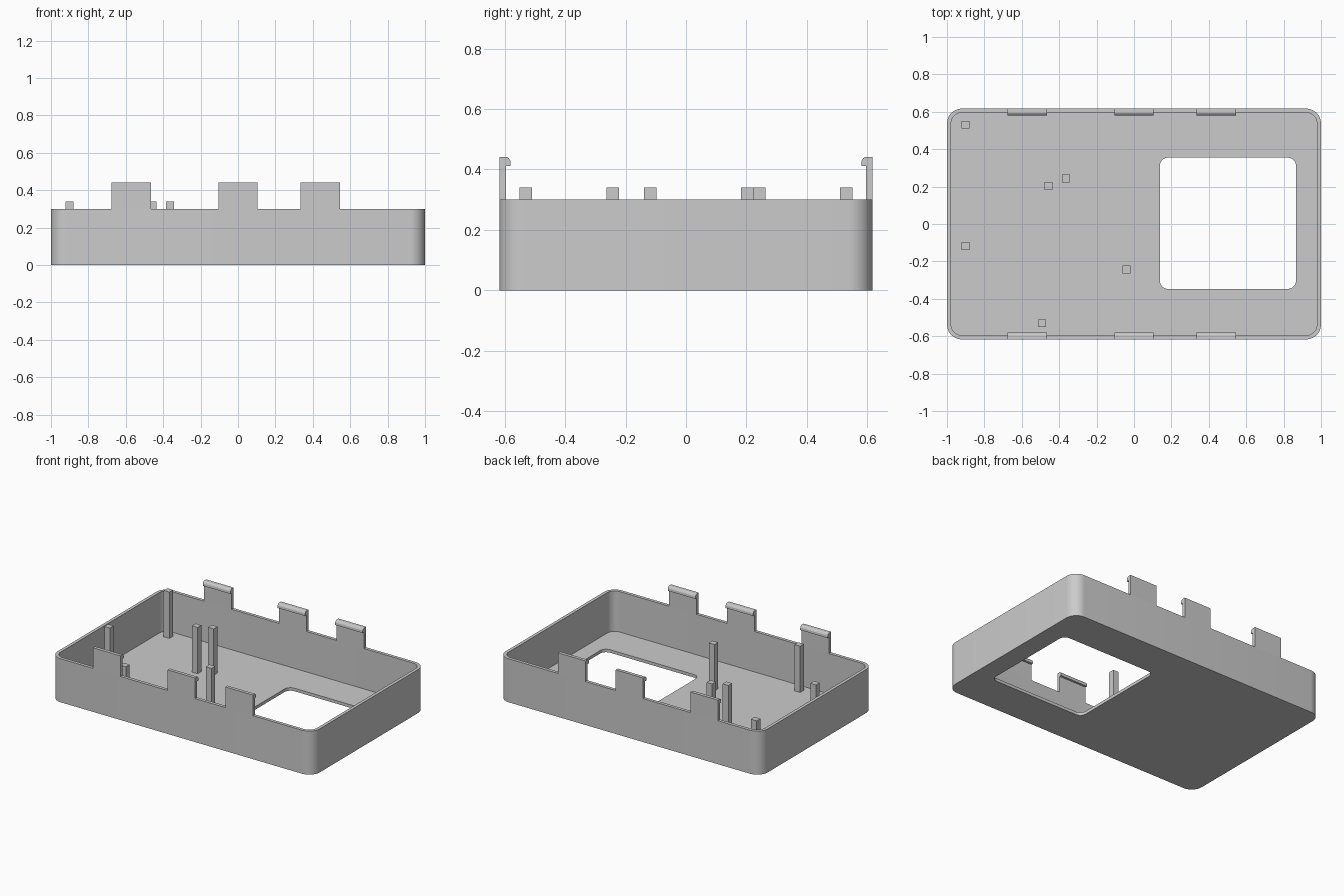
import bpy
import bmesh
from math import pi, cos, sin, radians

cube = bpy.data.objects.get("Cube")
if cube:
    bpy.data.objects.remove(cube, do_unlink=True)

HALF_X, HALF_Y = 1.0, 0.617
WALL, FLOOR, RIM = 0.022, 0.021, 0.30
POST_TOP, CLIP_TOP = 0.34, 0.442

grey = bpy.data.materials.new("light grey plastic")
grey.use_nodes = True
colour = (0.6, 0.6, 0.6, 1)
grey.diffuse_color = colour
grey.node_tree.nodes["Principled BSDF"].inputs["Base Color"].default_value = colour


def finish(name, bm, smooth=False):
    """Turn a bmesh into a named, coloured object."""
    bmesh.ops.recalc_face_normals(bm, faces=bm.faces)
    mesh = bpy.data.meshes.new(name)
    bm.to_mesh(mesh)
    bm.free()
    mesh.materials.append(grey)
    obj = bpy.data.objects.new(name, mesh)
    bpy.context.collection.objects.link(obj)
    if smooth:
        bpy.ops.object.select_all(action="DESELECT")
        obj.select_set(True)
        bpy.context.view_layer.objects.active = obj
        bpy.ops.object.shade_smooth_by_angle(angle=radians(30))
    return obj


def rounded_loop(bm, cx, cy, hx, hy, radius, z, steps=10):
    """Ring of vertices around a rounded rectangle."""
    ring = []
    for corner, (sx, sy) in enumerate([(1, 1), (-1, 1), (-1, -1), (1, -1)]):
        for i in range(steps + 1):
            a = (corner + i / steps) * pi / 2
            ring.append(bm.verts.new((cx + sx * (hx - radius) + radius * cos(a),
                                      cy + sy * (hy - radius) + radius * sin(a), z)))
    return ring


# Tray: outer wall, rim, inner wall, floor and window form one closed band
bm = bmesh.new()
outer = (0, 0, HALF_X, HALF_Y, 0.08)
inner = (0, 0, HALF_X - WALL, HALF_Y - WALL, 0.08 - WALL)
window = (0.502, 0.004, 0.364, 0.351, 0.045)
sections = [(outer, 0), (outer, RIM), (inner, RIM),
            (inner, FLOOR), (window, FLOOR), (window, 0)]
rings = [rounded_loop(bm, *shape, z) for shape, z in sections]
for k, a in enumerate(rings):
    b = rings[(k + 1) % len(rings)]
    for i in range(len(a)):
        j = (i + 1) % len(a)
        bm.faces.new((a[i], a[j], b[j], b[i]))
finish("tray", bm, smooth=True)

# Snap clips: hooked profile extruded along x, on both long walls
y_in = HALF_Y - WALL
hook = [(HALF_Y, RIM), (HALF_Y, CLIP_TOP), (y_in - 0.001, CLIP_TOP),
        (0.586, 0.437), (0.581, 0.428), (0.580, 0.412), (y_in, 0.412), (y_in, RIM)]
for side, sy in (("back", 1), ("front", -1)):
    for place, cx in (("right", -0.57), ("middle", 0.0), ("left", 0.44)):
        bm = bmesh.new()
        face = bm.faces.new([bm.verts.new((cx - 0.105, sy * y, z)) for y, z in hook])
        end = bmesh.ops.extrude_face_region(bm, geom=[face])["geom"]
        bmesh.ops.translate(bm, vec=(0.21, 0, 0),
                            verts=[v for v in end if isinstance(v, bmesh.types.BMVert)])
        finish(f"{side}_{place}_clip", bm)

# Square support posts standing on the floor
posts = [(-0.902, 0.53), (-0.902, -0.118), (-0.458, 0.203),
         (-0.363, 0.243), (-0.04, -0.243), (-0.492, -0.53)]
for n, (x, y) in enumerate(posts, 1):
    bm = bmesh.new()
    bmesh.ops.create_cube(bm, size=1)
    base = FLOOR - 0.005
    bmesh.ops.scale(bm, vec=(0.043, 0.041, POST_TOP - base), verts=bm.verts)
    bmesh.ops.translate(bm, vec=(x, y, (POST_TOP + base) / 2), verts=bm.verts)
    finish(f"support_post_{n}", bm)
